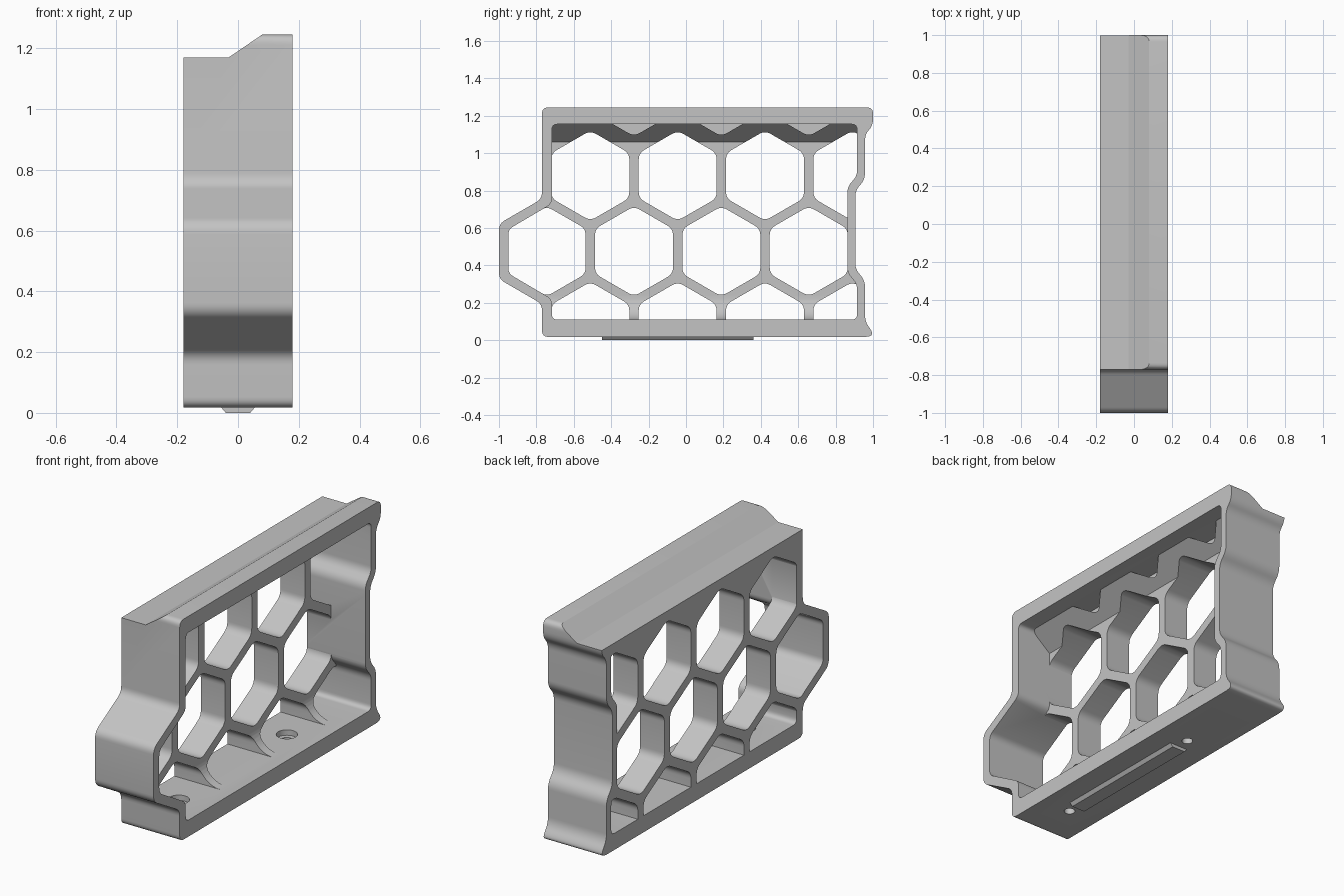
import bpy, bmesh, math
from mathutils import Vector

old = bpy.data.objects.get("Cube")
if old:
    bpy.data.objects.remove(old, do_unlink=True)

grey = bpy.data.materials.new("plain grey")
grey.use_nodes = True
grey.diffuse_color = (0.55, 0.55, 0.55, 1)
grey.node_tree.nodes["Principled BSDF"].inputs["Base Color"].default_value = (0.55, 0.55, 0.55, 1)


def rounded(points, r, steps=6):
    """Round every corner of a closed 2D outline."""
    out = []
    pts = [Vector(p) for p in points]
    for i, p in enumerate(pts):
        a, b = pts[i - 1] - p, pts[(i + 1) % len(pts)] - p
        s = p + a.normalized() * min(r, a.length * 0.45)
        e = p + b.normalized() * min(r, b.length * 0.45)
        for k in range(steps + 1):
            t = k / steps
            out.append(s * (1 - t) ** 2 + p * 2 * t * (1 - t) + e * t * t)
    return out


def add_prism(bm, outline, lo, hi, axis):
    """Extrude an outline along x (outline in y,z), y (x,z) or z (x,y)."""
    place = {"x": lambda u, v, w: (w, u, v),
             "y": lambda u, v, w: (u, w, v),
             "z": lambda u, v, w: (u, v, w)}[axis]
    ends = [[bm.verts.new(place(p[0], p[1], w)) for p in outline] for w in (lo, hi)]
    bm.faces.new(ends[0])
    bm.faces.new(ends[1])
    n = len(outline)
    for i in range(n):
        j = (i + 1) % n
        bm.faces.new((ends[0][i], ends[0][j], ends[1][j], ends[1][i]))


def make(name, prisms):
    bm = bmesh.new()
    for p in prisms:
        add_prism(bm, *p)
    bmesh.ops.recalc_face_normals(bm, faces=bm.faces)
    mesh = bpy.data.meshes.new(name)
    bm.to_mesh(mesh)
    bm.free()
    mesh.materials.append(grey)
    ob = bpy.data.objects.new(name, mesh)
    bpy.context.collection.objects.link(ob)
    return ob


def activate(ob):
    bpy.ops.object.select_all(action="DESELECT")
    ob.select_set(True)
    bpy.context.view_layer.objects.active = ob


def subtract(ob, cutter):
    mod = ob.modifiers.new("cut", "BOOLEAN")
    mod.operation, mod.solver, mod.object = "DIFFERENCE", "EXACT", cutter
    activate(ob)
    bpy.ops.object.modifier_apply(modifier=mod.name)
    bpy.data.objects.remove(cutter, do_unlink=True)


def hexagon(y, z, apothem):
    r = apothem / math.cos(math.pi / 6)
    corners = [(y + r * math.sin(k * math.pi / 3), z + r * math.cos(k * math.pi / 3)) for k in range(6)]
    return rounded(corners, 0.035)


def circle(x, y, r):
    return [(x + r * math.cos(k * math.pi / 16), y + r * math.sin(k * math.pi / 16)) for k in range(32)]


# Outer silhouette and inner edge of the frame, in y and z
outer = [(-0.77, 0.018), (-0.77, 0.194), (-1, 0.327), (-1, 0.623), (-0.77, 0.756), (-0.77, 1.245),
         (1, 1.245), (1, 1.15), (0.957, 1.1), (0.957, 0.86), (0.905, 0.8), (0.905, 0.38),
         (0.957, 0.32), (0.957, 0.1), (1, 0.04), (0.985, 0.018)]
inner = [(-0.717, 0.11), (-0.717, 0.22), (-0.95, 0.357), (-0.95, 0.593), (-0.717, 0.73), (-0.717, 1.155),
         (0.915, 1.155), (0.915, 0.88), (0.863, 0.82), (0.863, 0.36), (0.915, 0.3), (0.915, 0.11)]
frame = make("honeycomb_frame", [(rounded(outer, 0.035), -0.18, 0.18, "x")])
opening = make("opening_cutter", [(rounded(inner, 0.03), -0.4, 0.4, "x")])

# Web: curved into the floor, chamfered into the ceiling
web_face, sweep = -0.03, 0.13
floor_curve = [(web_face + sweep * (1 - math.sin(a)), 0.11 + sweep * (1 - math.cos(a)))
               for a in [k * math.pi / 20 for k in range(11)]]
profile = [(-0.6, 0), (web_face + sweep, 0)] + floor_curve + [
    (web_face, 1.06), (0.09, 1.157), (0.09, 1.4), (-0.6, 1.4)]
web = make("web_cutter", [(profile, -1.3, 1.3, "y")])

# Honeycomb cells in three through rows, plus blind pockets under the ceiling
pitch = 0.467
row_step = pitch * math.sin(math.pi / 3)
cells = []
for row in range(3):
    start = -0.745 if row == 1 else -0.745 + pitch / 2
    for k in range(4):
        cells.append((hexagon(start + k * pitch, 0.071 + row * row_step, 0.2085), -0.8, 0.7, "x"))
for k in range(1, 4):
    cells.append((hexagon(-0.745 + k * pitch, 0.071 + 3 * row_step, 0.168), -0.02, 0.7, "x"))
subtract(web, make("cell_cutter", cells))
subtract(opening, web)
subtract(frame, opening)

# Stepped top with sloping shoulder
step = [(-0.4, 1.17), (-0.03, 1.17), (0.08, 1.245), (0.12, 1.272), (0.12, 1.5), (-0.4, 1.5)]
subtract(frame, make("step_cutter", [(step, -1.4, 1.4, "y")]))

# Counterbored screw holes in the floor
for y in (-0.52, 0.43):
    subtract(frame, make("hole_cutter", [(circle(0, y, 0.028), -0.2, 0.13, "z")]))
    subtract(frame, make("bore_cutter", [(circle(0, y, 0.054), 0.08, 0.14, "z")]))

# Tapered locating key under the floor
key = make("bottom_key", [([(-0.057, 0.02), (-0.04, 0), (0.04, 0), (0.057, 0.02)], -0.45, 0.36, "y")])

for ob in (frame, key):
    activate(ob)
    bpy.ops.object.shade_smooth_by_angle(angle=math.radians(30))
